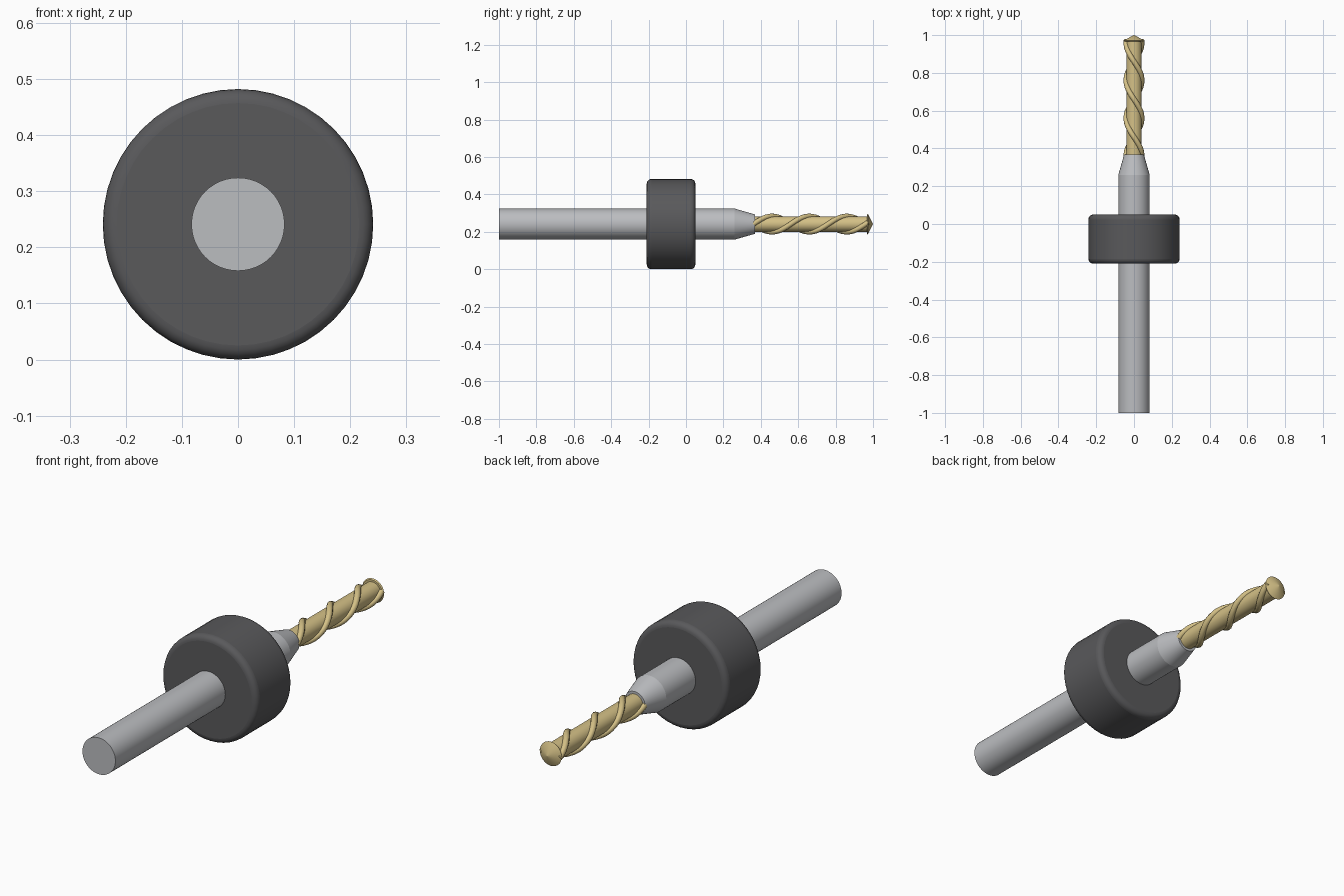
import bpy, bmesh, math

AXIS_Z = 0.241

cube = bpy.data.objects.get("Cube")
if cube:
    bpy.data.objects.remove(cube, do_unlink=True)


def material(name, rgb):
    m = bpy.data.materials.new(name)
    m.use_nodes = True
    m.diffuse_color = (*rgb, 1)
    m.node_tree.nodes["Principled BSDF"].inputs["Base Color"].default_value = (*rgb, 1)
    return m


steel = material("steel grey", (0.50, 0.51, 0.53))
rubber = material("dark grey", (0.10, 0.10, 0.105))
gold = material("pale gold", (0.66, 0.53, 0.24))


def finish(name, bm, mat, angle=40):
    """Turn a bmesh into a shaded object."""
    bmesh.ops.recalc_face_normals(bm, faces=bm.faces)
    mesh = bpy.data.meshes.new(name)
    bm.to_mesh(mesh)
    bm.free()
    mesh.materials.append(mat)
    obj = bpy.data.objects.new(name, mesh)
    bpy.context.collection.objects.link(obj)
    bpy.ops.object.select_all(action='DESELECT')
    obj.select_set(True)
    bpy.context.view_layer.objects.active = obj
    bpy.ops.object.shade_smooth_by_angle(angle=math.radians(angle))
    return obj


def bridge(bm, rings):
    """Skin closed rings into a capped tube."""
    n = len(rings[0])
    for a, b in zip(rings, rings[1:]):
        for i in range(n):
            j = (i + 1) % n
            bm.faces.new((a[i], a[j], b[j], b[i]))
    bm.faces.new(rings[0])
    bm.faces.new(rings[-1])


def lathe(name, profile, mat, sides=48):
    """Revolve (y, radius) points around the tool axis."""
    bm = bmesh.new()
    rings = []
    for y, r in profile:
        rings.append([bm.verts.new((r * math.cos(t), y, AXIS_Z + r * math.sin(t)))
                      for t in (math.tau * i / sides for i in range(sides))])
    bridge(bm, rings)
    return finish(name, bm, mat)


def spiral(name, phase, start, end, pitch, radius, thick, steps=96, sides=10):
    """Round ridge winding around the tool axis."""
    bm = bmesh.new()
    rings = []
    slope = math.tau * radius / pitch
    length = math.hypot(1, slope)
    for s in range(steps + 1):
        y = start + (end - start) * s / steps
        t = phase + math.tau * (y - start) / pitch
        c, d = math.cos(t), math.sin(t)
        ring = []
        for i in range(sides):
            a = math.tau * i / sides
            out = radius + thick * math.cos(a)
            side = thick * math.sin(a) / length
            ring.append(bm.verts.new((out * c - side * d, y - side * slope,
                                      AXIS_Z + out * d + side * c)))
        rings.append(ring)
    bridge(bm, rings)
    return finish(name, bm, gold)


# Shank and tapered neck
lathe("shank", [(-1, 0.083), (0.26, 0.083)], steel)
lathe("neck", [(0.26, 0.083), (0.368, 0.052)], steel)

# Depth collar with rounded rims
collar = lathe("collar", [(-0.21, 0.241), (0.05, 0.241)], rubber)
bevel = collar.modifiers.new("rounded rims", 'BEVEL')
bevel.width = 0.025
bevel.segments = 5
bevel.limit_method = 'ANGLE'

# Cutting core with two winding ridges
lathe("drill_core", [(0.36, 0.041), (0.972, 0.041)], gold, 32)
for i in range(2):
    spiral(f"ridge_{i + 1}", math.pi * i, 0.36, 0.972, 0.4, 0.042, 0.014)

# Pointed cutting tip
lathe("drill_tip", [(0.967, 0.05), (0.972, 0.055), (1, 0.0005)], gold, 32)
